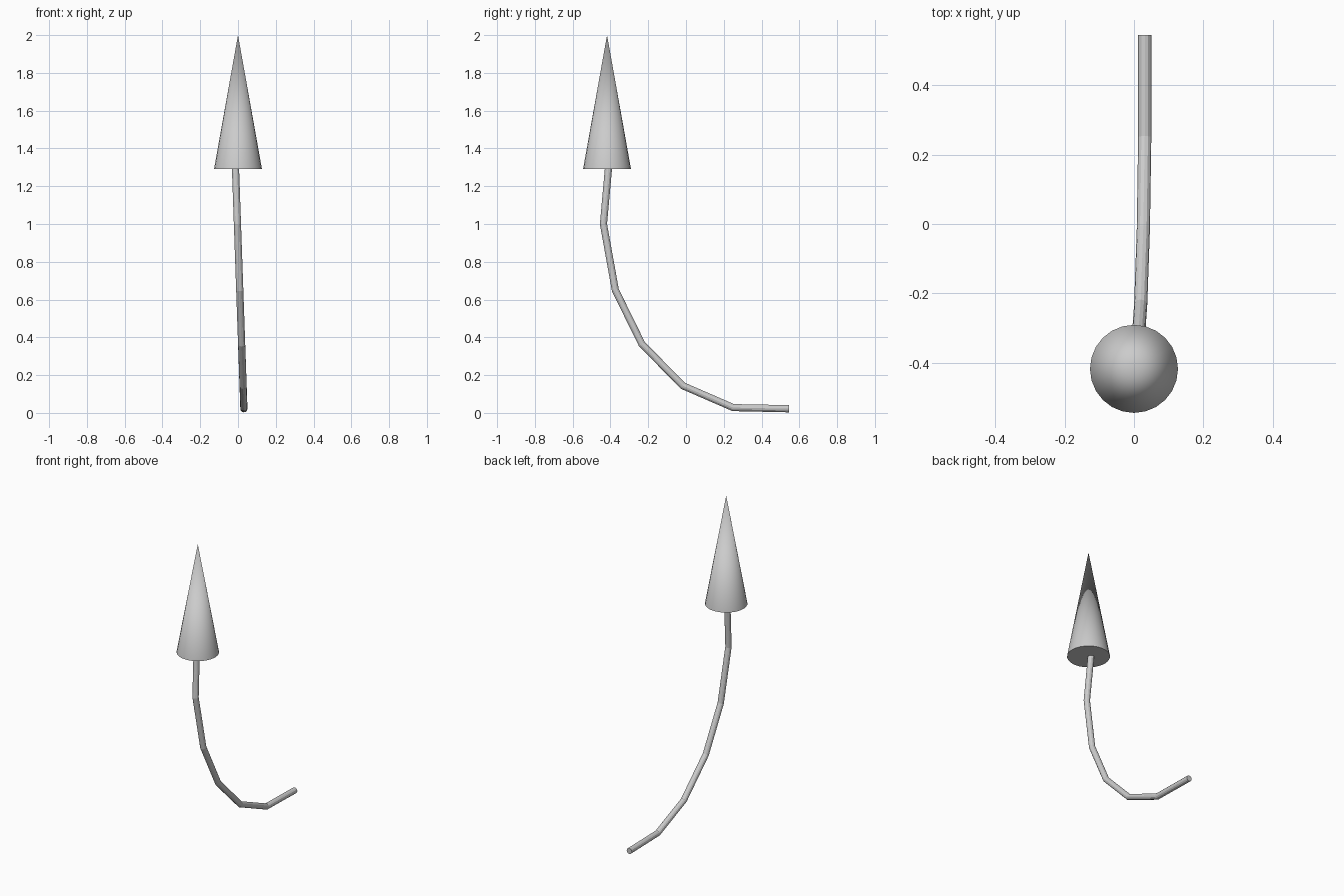
import bpy
import math

if "Cube" in bpy.data.objects:
    bpy.data.objects.remove(bpy.data.objects["Cube"])

# Curved rod: a faceted path swept with a round section
PATH = [(0.545, 0.022), (0.25, 0.028), (-0.015, 0.143), (-0.233, 0.363),
        (-0.374, 0.65), (-0.437, 1.0), (-0.41, 1.30)]
curve = bpy.data.curves.new("curved_rod", 'CURVE')
curve.dimensions = '3D'
curve.bevel_depth = 0.019
curve.bevel_resolution = 4
curve.use_fill_caps = True
spline = curve.splines.new('POLY')
spline.points.add(len(PATH) - 1)
for point, (y, z) in zip(spline.points, PATH):
    point.co = (0.032 - 0.035 * z, y, z, 1)  # leans slightly sideways with height
rod = bpy.data.objects.new("curved_rod", curve)
bpy.context.collection.objects.link(rod)
bpy.context.view_layer.objects.active = rod
rod.select_set(True)
bpy.ops.object.convert(target='MESH')
bpy.context.object.name = "curved_rod"
bpy.ops.object.shade_flat()

# Pointed cone head on top of the rod
bpy.ops.mesh.primitive_cone_add(vertices=24, radius1=0.127, radius2=0, depth=0.71,
                                location=(0, -0.418, 1.645))
bpy.context.object.name = "cone_head"
bpy.ops.object.shade_smooth_by_angle(angle=math.radians(35))
